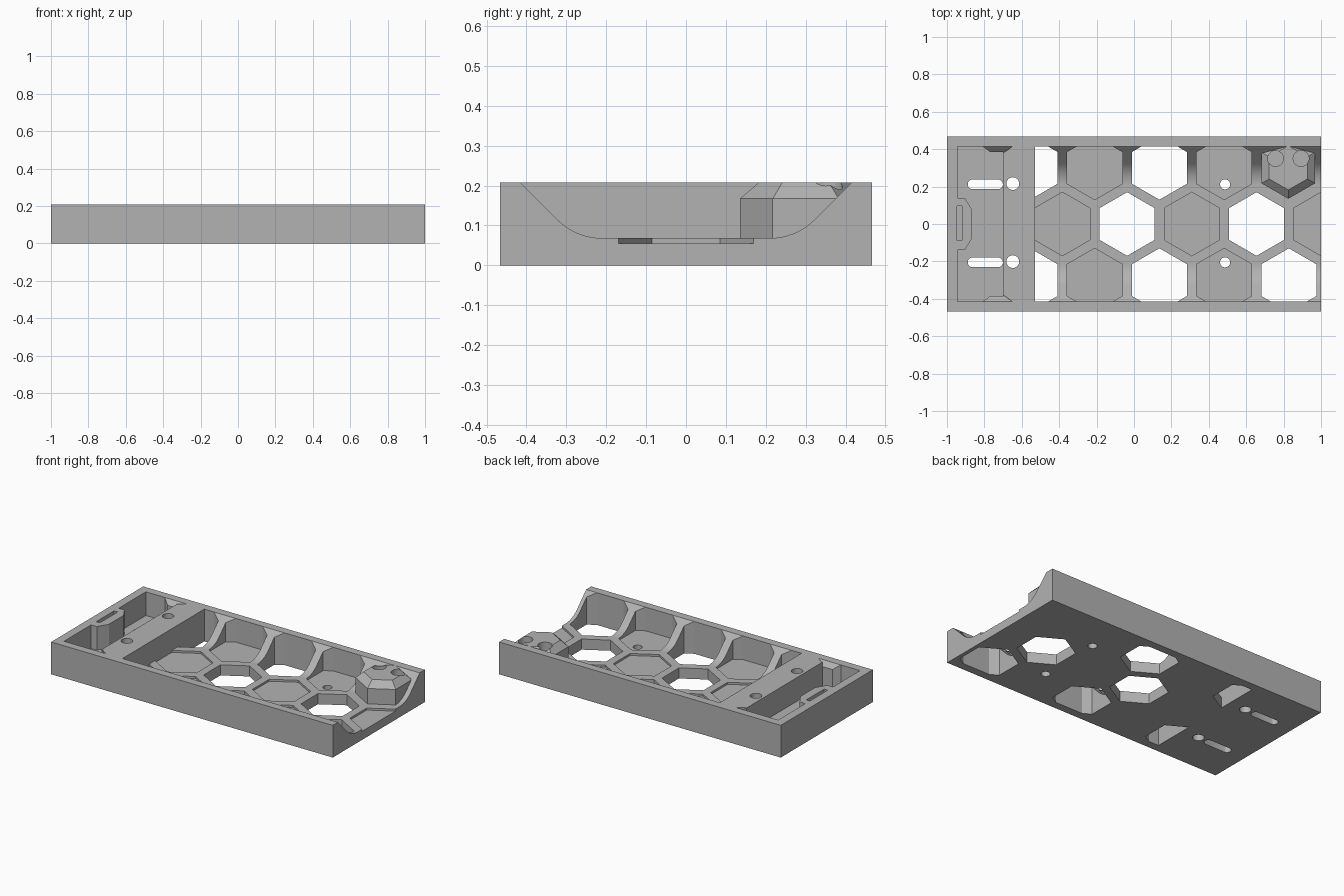
import bpy, bmesh
from math import sin, cos, pi, radians
from mathutils import Vector

if "Cube" in bpy.data.objects:
    bpy.data.objects.remove(bpy.data.objects["Cube"], do_unlink=True)

HALF_Y, HEIGHT = 0.467, 0.207
WALL_Y = 0.415           # inner face of the side walls
FLOOR = 0.055            # floor of the blind cells
BRIDGE_X = -0.53         # where the channel starts
PITCH, ROW, CELL_R = 0.346, 0.3, 0.17
ABOVE, BELOW = 0.3, -0.1

grey = bpy.data.materials.new("plain grey")
grey.use_nodes = True
grey.diffuse_color = (0.45, 0.45, 0.45, 1)
grey.node_tree.nodes["Principled BSDF"].inputs["Base Color"].default_value = grey.diffuse_color


def to_object(name, bm):
    bmesh.ops.recalc_face_normals(bm, faces=bm.faces)
    mesh = bpy.data.meshes.new(name)
    bm.to_mesh(mesh)
    bm.free()
    mesh.materials.append(grey)
    obj = bpy.data.objects.new(name, mesh)
    bpy.context.collection.objects.link(obj)
    return obj


def prism(name, points, sweep, clips=()):
    """Extrude a closed outline; each clip (point, normal) removes the normal side."""
    bm = bmesh.new()
    face = bm.faces.new([bm.verts.new(p) for p in points])
    out = bmesh.ops.extrude_face_region(bm, geom=[face], use_keep_orig=True)
    moved = [v for v in out["geom"] if isinstance(v, bmesh.types.BMVert)]
    bmesh.ops.translate(bm, verts=moved, vec=sweep)
    for co, normal in clips:
        geom = bm.verts[:] + bm.edges[:] + bm.faces[:]
        cut = bmesh.ops.bisect_plane(bm, geom=geom, plane_co=co, plane_no=normal, clear_outer=True)
        rim = [e for e in cut["geom_cut"] if isinstance(e, bmesh.types.BMEdge)]
        if rim:
            bmesh.ops.edgeloop_fill(bm, edges=rim)
    return to_object(name, bm)


def upright(name, plan, z0, z1, clips=()):
    return prism(name, [(x, y, z0) for x, y in plan], (0, 0, z1 - z0), clips)


def ring(x, y, r, n, start=0.0):
    return [(x + r * cos(start + 2 * pi * i / n), y + r * sin(start + 2 * pi * i / n))
            for i in range(n)]


def box_plan(x0, x1, y0, y1):
    return [(x0, y0), (x1, y0), (x1, y1), (x0, y1)]


def combine(target, tool, operation="DIFFERENCE"):
    mod = target.modifiers.new("shape", "BOOLEAN")
    mod.operation, mod.object, mod.solver = operation, tool, "EXACT"
    bpy.context.view_layer.objects.active = target
    bpy.ops.object.modifier_apply(modifier=mod.name)
    bpy.data.objects.remove(tool, do_unlink=True)


# Solid block
tray = upright("tray", box_plan(-1, 1, -HALF_Y, HALF_Y), 0, HEIGHT)

# Long channel with sloping, filleted sides, open at one end
half = [(-0.508, ABOVE)]
for i in range(11):
    a = radians(225 + 4.5 * i)
    half.append((-0.21 + 0.159 * cos(a), 0.227 + 0.159 * sin(a)))
profile = half + [(-y, z) for y, z in reversed(half)]
combine(tray, prism("channel", [(BRIDGE_X, y, z) for y, z in profile], (2, 0, 0)))

# Honeycomb cells: (column, row, goes through)
cells = [(i, 0, i % 2 == 1) for i in range(5)]
cells += [(i - 0.5, side, i in (0, 2)) for i in range(4) for side in (-1, 1)]
cells.append((3.5, -1, True))
limits = [((0, WALL_Y, 0), (0, 1, 0)), ((0, -WALL_Y, 0), (0, -1, 0)),
          ((BRIDGE_X, 0, 0), (-1, 0, 0))]
for column, row, through in cells:
    plan = ring(-0.383 + column * PITCH, row * ROW, CELL_R, 6, pi / 6)
    combine(tray, upright("cell", plan, BELOW if through else FLOOR, ABOVE, limits))

# Chamfered six-sided post in the back corner
bm = bmesh.new()
layers = []
for r, z in ((0.165, 0.03), (0.165, 0.167), (0.118, HEIGHT)):
    layers.append([bm.verts.new((x, y, z)) for x, y in ring(0.825, ROW, r, 6, pi / 6)])
bm.faces.new(layers[0])
bm.faces.new(layers[-1])
for low, high in zip(layers, layers[1:]):
    for i in range(6):
        j = (i + 1) % 6
        bm.faces.new((low[i], low[j], high[j], high[i]))
combine(tray, to_object("post", bm), "UNION")
for x in (0.757, 0.893):
    combine(tray, upright("post_socket", ring(x, 0.35, 0.042, 32), 0.15, ABOVE))

# End pocket, with a boss on the end wall and a tab on each side wall
upper = [(-0.945, 0.14), (-0.945, WALL_Y), (-0.81, WALL_Y), (-0.77, 0.386), (-0.7, 0.386)]
boss = [(-0.905, 0.14), (-0.865, 0.075)]
side = list(reversed(boss)) + upper[1:]
side.insert(2, upper[0])
outline = side + [(x, -y) for x, y in reversed(side)]
combine(tray, upright("pocket", outline, FLOOR, ABOVE))

# Sloped tops of the side tabs
for s in (-1, 1):
    plan = [(-0.82, s * 0.422), (-0.64, s * 0.422), (-0.69, s * 0.386), (-0.77, s * 0.386)]
    slope = [(Vector((0, s * WALL_Y, HEIGHT)), Vector((0, s, -1)).normalized())]
    combine(tray, upright("tab_slope", plan, 0.12, ABOVE, slope))

# Slit in the boss
combine(tray, upright("slit", box_plan(-0.946, -0.92, -0.087, 0.095), 0.1, ABOVE))

# Through holes and rounded slots
for y in (-0.205, 0.212):
    combine(tray, upright("screw_hole", ring(0.487, y, 0.027, 32), BELOW, ABOVE))
    combine(tray, upright("bridge_hole", ring(-0.648, y + 0.004, 0.034, 32), BELOW, ABOVE))
    slot = []
    for i in range(24):
        a = pi / 2 + 2 * pi * (i + 0.5) / 24
        centre = -0.863 if i < 12 else -0.727
        slot.append((centre + 0.026 * cos(a), y + 0.026 * sin(a)))
    combine(tray, upright("slot", slot, BELOW, ABOVE))

# Smooth the curved walls and keep the edges sharp
bpy.ops.object.select_all(action="DESELECT")
tray.select_set(True)
bpy.context.view_layer.objects.active = tray
bpy.ops.object.shade_smooth_by_angle(angle=radians(25))
